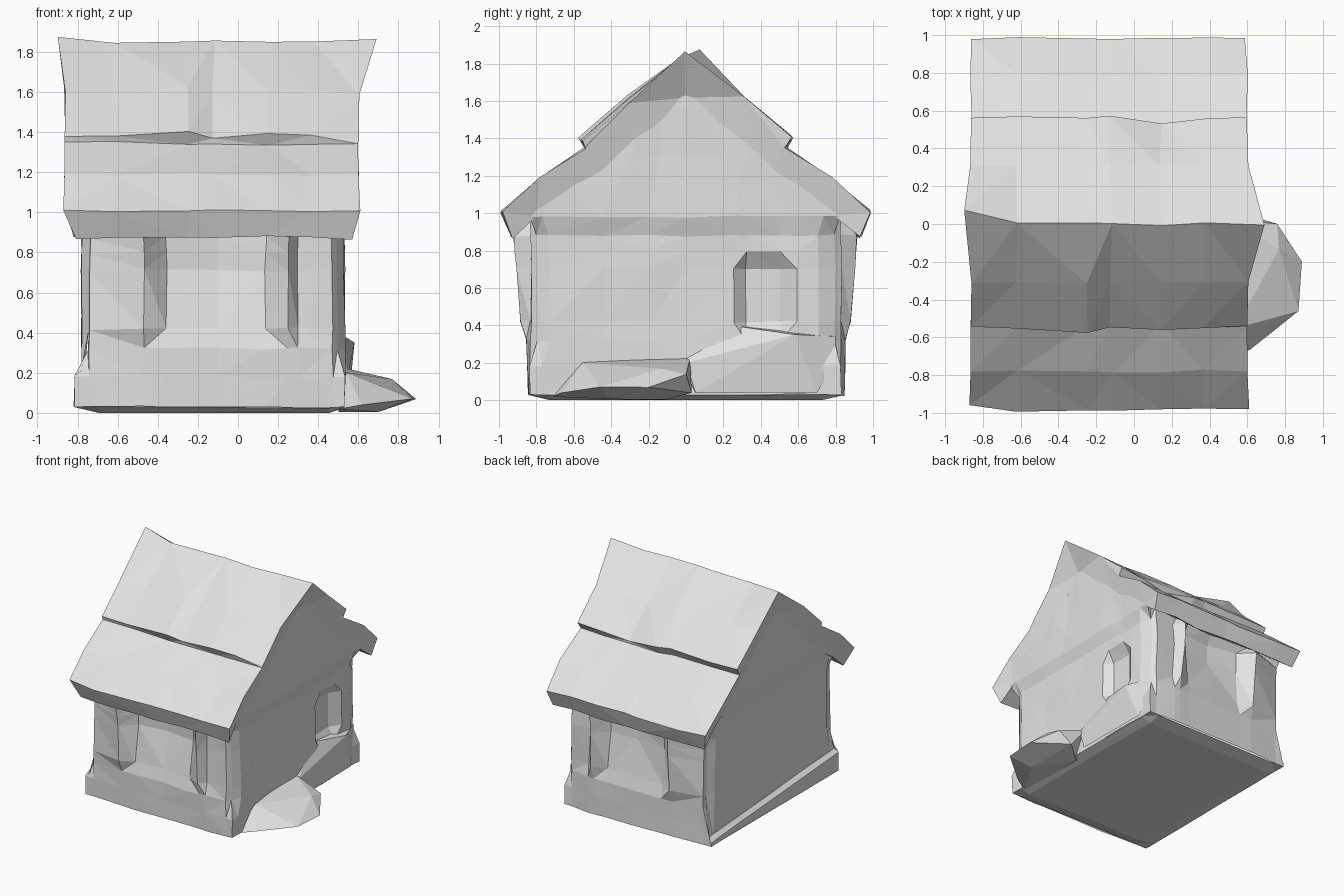
import bpy, bmesh
from mathutils import Vector, noise

cube = bpy.data.objects.get("Cube")
if cube:
    bpy.data.objects.remove(cube)

stone = bpy.data.materials.new("pale_grey")
stone.use_nodes = True
COLOUR = (0.76, 0.76, 0.76, 1)
stone.diffuse_color = COLOUR
stone.node_tree.nodes["Principled BSDF"].inputs["Base Color"].default_value = COLOUR


def finish(name, bm, rough=0.014):
    """Roughen by position (so seams agree), triangulate and link."""
    for v in bm.verts:
        v.co += noise.noise_vector(v.co * 3.7) * rough
        v.co.z = max(v.co.z, 0)
    bmesh.ops.triangulate(bm, faces=bm.faces[:])
    mesh = bpy.data.meshes.new(name)
    bm.to_mesh(mesh)
    bm.free()
    mesh.materials.append(stone)
    bpy.context.collection.objects.link(bpy.data.objects.new(name, mesh))


def skin(bm, rows):
    """Join equal-length rows of vertices with quads."""
    for a, b in zip(rows, rows[1:]):
        for i in range(len(a) - 1):
            bm.faces.new((a[i], a[i + 1], b[i + 1], b[i]))


def panel(name, us, vs, place, out):
    bm = bmesh.new()
    skin(bm, [[bm.verts.new(place(u, v)) for u in us] for v in vs])
    bm.normal_update()
    if sum((f.normal * f.calc_area() for f in bm.faces), Vector()).dot(Vector(out)) < 0:
        bmesh.ops.reverse_faces(bm, faces=bm.faces[:])
    finish(name, bm)


WALL_Z = [0.03, 0.18, 0.32, 0.42, 0.71, 0.8, 0.88, 0.98]
GABLE_Z = WALL_Z + [1.15, 1.32, 1.55, 1.8]
HALF = 0.83
LEFT, FOOT, RIGHT = -0.78, -0.815, 0.53


def pull(z):
    """How far the worn house corners are drawn in at a height."""
    return 0.035 if 0.3 < z < 0.9 else 0


# Long walls: a sunk window whose floor fades into the wall, between jambs
LONG_X = [LEFT, -0.74, -0.47, -0.36, -0.1, 0.14, 0.25, 0.3, 0.47, RIGHT]
SUNK = {-0.36: 0.795, -0.1: 0.765, 0.14: 0.775}


def long_wall(side):
    foot_top = 0.2 if side < 0 else 0.1

    def place(x, z):
        depth = HALF
        if x in (-0.47, 0.25) and 0.4 < z < 0.9:
            depth = 0.88 + 0.04 * (z - 0.42) / 0.46
        elif x in SUNK and 0.4 < z < 0.9:
            depth = 0.82 if z < 0.5 else SUNK[x]
        elif -0.7 < x < 0.4 and z < 0.4:
            depth = 0.845
        if x == LEFT:
            x = FOOT if z < foot_top else LEFT + pull(z)
            depth -= pull(z)
        elif x == RIGHT:
            x -= pull(z)
            depth -= pull(z)
        return x, side * depth, z
    return place


panel("front_wall", LONG_X, WALL_Z, long_wall(-1), (0, -1, 0))
panel("back_wall", LONG_X, WALL_Z, long_wall(1), (0, 1, 0))


# Gable walls, narrowing under the roof
def gable_y(y, z):
    widths = {1.15: 0.68, 1.32: 0.52, 1.55: 0.27, 1.8: 0.02}
    return y * widths.get(z, HALF - pull(z)) / HALF


def window_gable(y, z):
    x = RIGHT
    if z > 0.9:
        x = 0.56
    elif y in (0.34, 0.53) and 0.4 < z < 0.75:
        x = 0.47
    elif abs(y) == HALF:
        x -= pull(z)
    return x, gable_y(y, z), z


def plain_gable(y, z):
    """A ledge near the ground falls towards the back."""
    ledge = 0.06 + 0.12 * (HALF - y) / (2 * HALF)
    if z == 0.03:
        return FOOT, y, z
    if z == 0.18:
        return FOOT, y, ledge
    if z == 0.32:
        return LEFT, y, ledge + 0.03
    x = -0.81 if z > 1.1 else LEFT
    if abs(y) == HALF:
        x += pull(z)
    return x, gable_y(y, z), z


panel("window_gable_wall", [-HALF, -0.76, -0.45, -0.2, 0, 0.27, 0.34, 0.53, 0.62, 0.74, HALF],
      GABLE_Z, window_gable, (1, 0, 0))
panel("plain_gable_wall", [-HALF, -0.76, -0.4, 0, 0.4, 0.76, HALF],
      GABLE_Z, plain_gable, (-1, 0, 0))


# Underside, sagging towards the middle
def base_point(x, y):
    edge = x in (FOOT, RIGHT) or abs(y) == HALF
    return x, y, 0.03 if edge else 0


panel("base", [FOOT, -0.7, -0.1, 0.45, RIGHT], [-HALF, -0.72, 0, 0.72, HALF],
      base_point, (0, 0, -1))

# Roof: closed thick sections lofted along x; each station tells how far
# the upper layer's lip stands out at the front and at the back
STATIONS = [(-0.865, 0.3, 0.9), (-0.62, 0.3, 0.8), (-0.25, 1, 0.9), (-0.12, 0.3, 0.8),
            (0.14, 0.8, 0.1), (0.37, 0.5, 0.7), (0.6, 0, 0.9)]


def half_outer(lip, eave):
    return [(eave - 0.05, 0.875), (eave, 1.01), (0.78, 1.185), (0.535, 1.345),
            (0.53 + 0.045 * lip, 1.36 + 0.05 * lip), (0.31, 1.58 + 0.045 * lip)]


def roof_section(x, front_lip, back_lip):
    first, last = x == STATIONS[0][0], x == STATIONS[-1][0]
    # ridge tips flare at both ends
    ridge = (x, 0, 1.855)
    if first:
        ridge = (-0.89, 0.08, 1.88)
    elif last:
        ridge = (0.685, 0, 1.865)

    def outer(side, lip):
        shift = {0.875: 0.055 if first else -0.03 if last else 0,
                 1.01: -0.015 * side if last else 0}
        eave = 0.95 if first and side < 0 else 0.985
        return [(x + shift.get(z, 0), side * y, z) for y, z in half_outer(lip, eave)]

    # the underside runs into the gables at both ends
    end = first or last
    inner_x = 0.555 if last else -0.8 if first else x
    inner = [(0.44, 1.2) if end else (0.5, 1.25), (0.79, 0.98)]
    return (outer(-1, front_lip) + [ridge] + outer(1, back_lip)[::-1]
            + [(inner_x, y, z) for y, z in inner[::-1]]
            + [(inner_x, 0, 1.61 if end else 1.74)]
            + [(inner_x, -y, z) for y, z in inner])


bm = bmesh.new()
rings = [[bm.verts.new(p) for p in roof_section(*s)] for s in STATIONS]
skin(bm, [ring + ring[:1] for ring in rings])
# end caps: strips between the outer edge and the underside
for ring in (rings[0], rings[-1]):
    for a, b, c, d in ((0, 1, 2, 17), (17, 2, 3, 16), (16, 3, 4, 5), (16, 5, 6, 15),
                       (12, 11, 10, 13), (13, 10, 9, 14), (14, 9, 8, 7), (14, 7, 6, 15)):
        bm.faces.new([ring[i] for i in (a, b, c, d)])
bmesh.ops.recalc_face_normals(bm, faces=bm.faces[:])
finish("roof", bm, 0.02)


def boulder(name, points):
    bm = bmesh.new()
    for p in points:
        bm.verts.new(p)
    bmesh.ops.convex_hull(bm, input=bm.verts[:])
    bmesh.ops.recalc_face_normals(bm, faces=bm.faces[:])
    finish(name, bm, 0.004)


# Mound against the window gable and the low bank beside it
boulder("mound", [(0.5, -0.72, 0.02), (0.62, -0.66, 0.04), (0.87, -0.46, 0.07),
                  (0.89, -0.2, 0.07), (0.76, 0.0, 0.14), (0.66, 0.03, 0.04),
                  (0.5, 0.02, 0.23), (0.54, -0.55, 0.2), (0.77, -0.13, 0.17),
                  (0.7, -0.4, 0.005), (0.5, -0.1, 0.005)])
boulder("bank", [(0.5, -0.05, 0.24), (0.55, 0.0, 0.2), (0.58, 0.58, 0.35),
                 (0.5, 0.25, 0.4), (0.5, 0.8, 0.2), (0.55, 0.05, 0.04),
                 (0.545, 0.7, 0.04), (0.5, 0.8, 0.34)])
